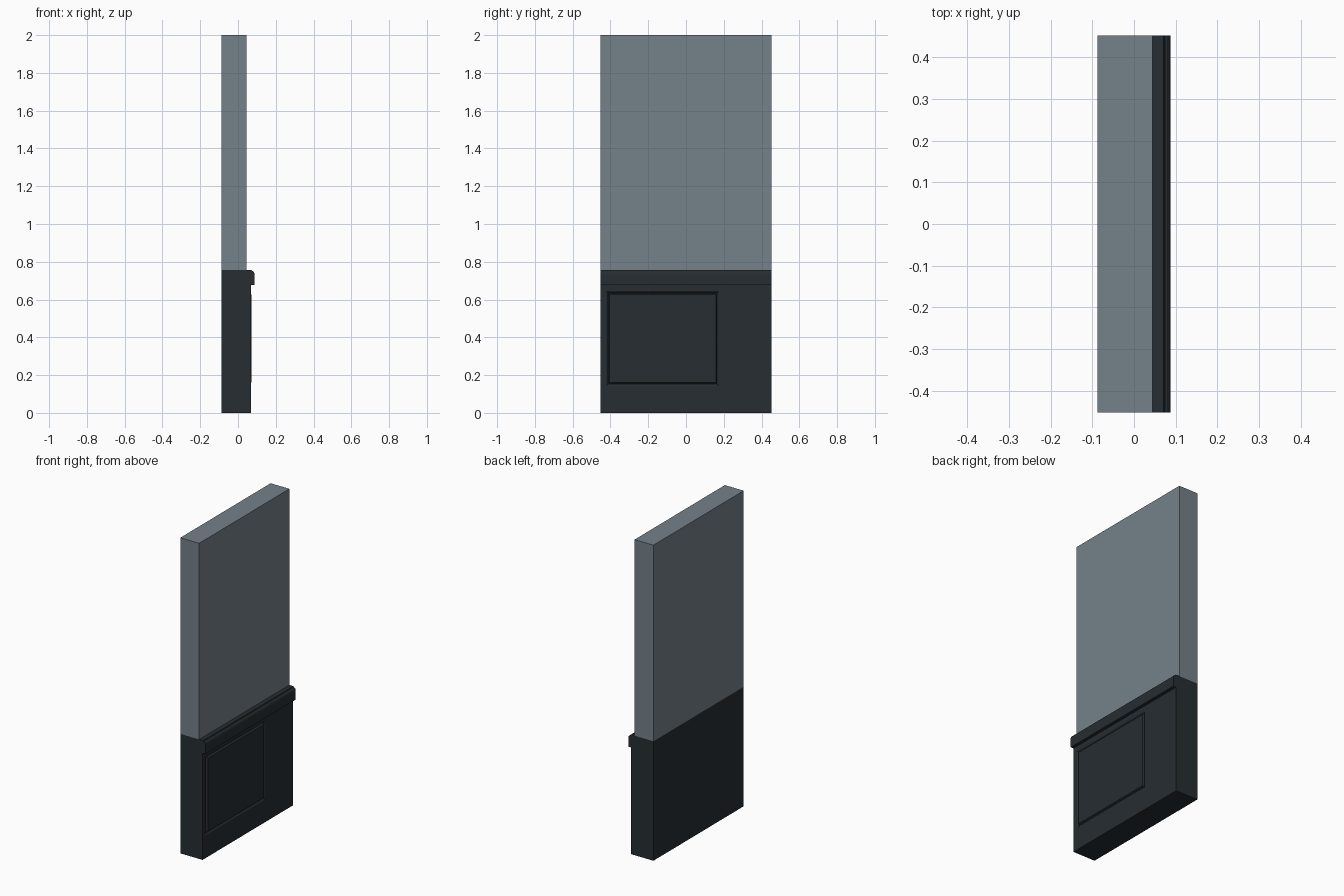
import bpy, bmesh

if "Cube" in bpy.data.objects:
    bpy.data.objects.remove(bpy.data.objects["Cube"])

HALF = 0.452         # half length of the wall along y
BACK, FACE = -0.088, 0.068
TOP = 0.757          # top of the wainscot


def finish(name, bm, mat):
    bmesh.ops.remove_doubles(bm, verts=bm.verts, dist=1e-5)
    bmesh.ops.recalc_face_normals(bm, faces=bm.faces)
    me = bpy.data.meshes.new(name)
    bm.to_mesh(me)
    bm.free()
    ob = bpy.data.objects.new(name, me)
    bpy.context.collection.objects.link(ob)
    me.materials.append(mat)
    return ob


def paint(name, rgb):
    mat = bpy.data.materials.new(name)
    mat.diffuse_color = (*rgb, 1)
    mat.use_nodes = True
    mat.node_tree.nodes["Principled BSDF"].inputs["Base Color"].default_value = mat.diffuse_color
    return mat


def extrude_profile(bm, profile, skip=()):
    """Run an xz profile along y; skip lists the profile edges left open."""
    a, b = [[bm.verts.new((x, y, z)) for x, z in profile] for y in (-HALF, HALF)]
    bm.faces.new(a)
    bm.faces.new(b[::-1])
    n = len(profile)
    for i in range(n):
        if i not in skip:
            j = (i + 1) % n
            bm.faces.new((a[i], a[j], b[j], b[i]))


# Plain upper wall
bm = bmesh.new()
extrude_profile(bm, [(BACK, TOP), (0.044, TOP), (0.044, 2.0), (BACK, 2.0)])
finish("upper_wall", bm, paint("blue_grey_paint", (0.178, 0.219, 0.254)))

# Wainscot with a stepped, rounded chair rail; front left open for the panel
bm = bmesh.new()
extrude_profile(bm, [
    (BACK, 0), (FACE, 0), (FACE, 0.676), (0.088, 0.676), (0.088, 0.735),
    (0.085, 0.744), (0.079, 0.750), (0.074, 0.751), (0.071, TOP), (BACK, TOP),
], skip=(1,))

# Front face: concentric rectangles forming a groove and a raised panel
rects = [  # x, y min, y max, z min, z max
    (FACE, -HALF, HALF, 0, 0.676),
    (FACE, -0.422, 0.174, 0.143, 0.645),
    (0.064, -0.416, 0.168, 0.149, 0.639),
    (0.060, -0.413, 0.168, 0.152, 0.636),
    (0.060, -0.409, 0.164, 0.156, 0.632),
    (0.071, -0.404, 0.160, 0.161, 0.627),
]
loops = [[bm.verts.new((x, y, z)) for y, z in
          ((y0, z0), (y1, z0), (y1, z1), (y0, z1))]
         for x, y0, y1, z0, z1 in rects]
for outer, inner in zip(loops, loops[1:]):
    for i in range(4):
        j = (i + 1) % 4
        bm.faces.new((outer[i], outer[j], inner[j], inner[i]))
bm.faces.new(loops[-1])
finish("wainscot", bm, paint("dark_paint", (0.0194, 0.0262, 0.0319)))
